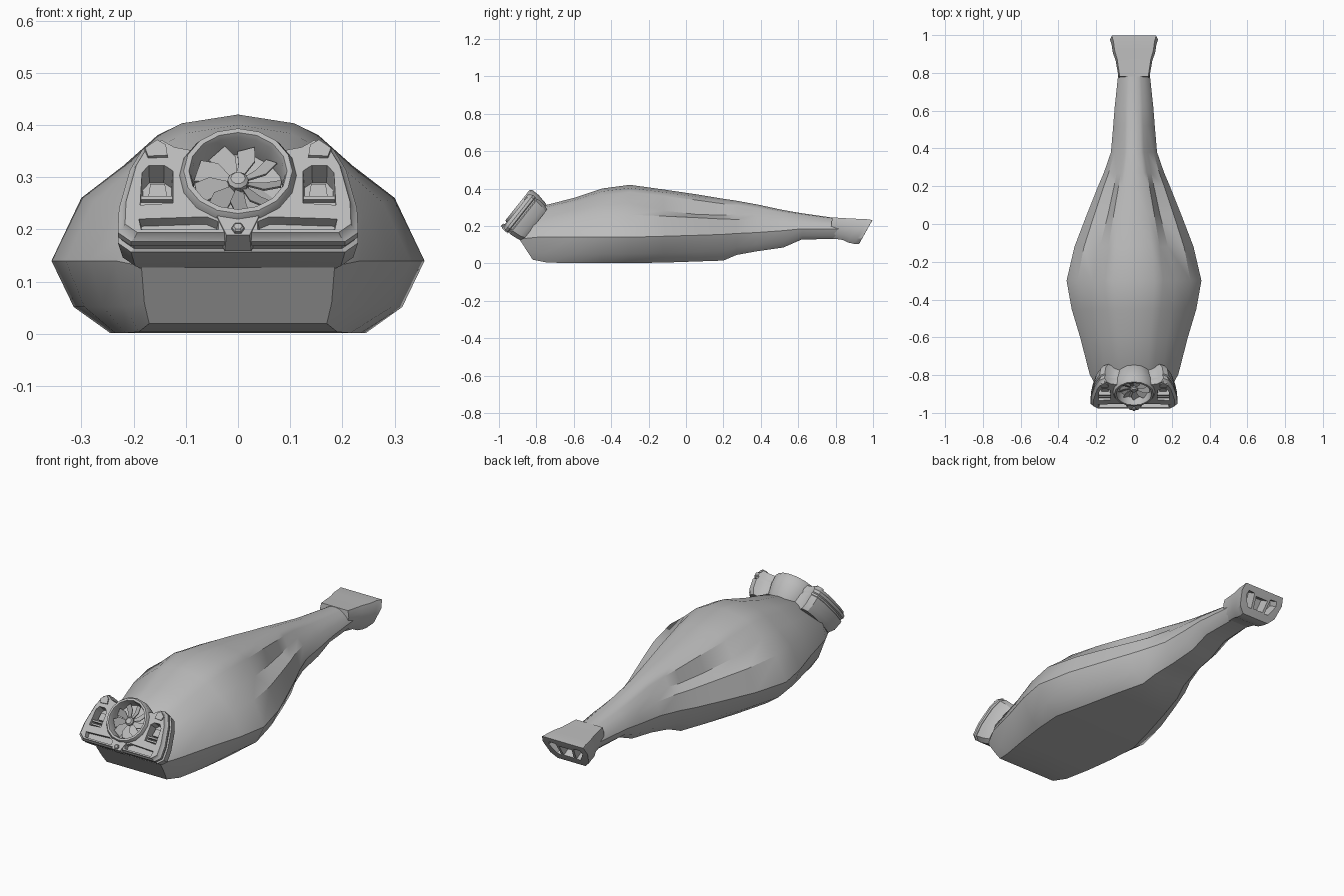
import bpy, bmesh, math
from mathutils import Vector, Matrix

if "Cube" in bpy.data.objects:
    bpy.data.objects.remove(bpy.data.objects["Cube"])

GREY = (0.5, 0.5, 0.5, 1)
mat = bpy.data.materials.new("plain grey")
mat.use_nodes = True
mat.diffuse_color = GREY
mat.node_tree.nodes["Principled BSDF"].inputs["Base Color"].default_value = GREY


def loft(name, rings, frame=Matrix(), angle=35):
    """Skin a list of equal-length rings and cap both ends."""
    bm = bmesh.new()
    rows = [[bm.verts.new(frame @ Vector(p)) for p in r] for r in rings]
    n = len(rows[0])
    for a, b in zip(rows, rows[1:]):
        for i in range(n):
            j = (i + 1) % n
            bm.faces.new((a[i], a[j], b[j], b[i]))
    bm.faces.new(rows[0])
    bm.faces.new(rows[-1])
    bmesh.ops.recalc_face_normals(bm, faces=bm.faces)
    me = bpy.data.meshes.new(name)
    bm.to_mesh(me)
    bm.free()
    me.materials.append(mat)
    ob = bpy.data.objects.new(name, me)
    bpy.context.collection.objects.link(ob)
    shade(ob, angle)
    return ob


def shade(ob, angle):
    bpy.ops.object.select_all(action='DESELECT')
    bpy.context.view_layer.objects.active = ob
    ob.select_set(True)
    bpy.ops.object.shade_smooth_by_angle(angle=math.radians(angle))


def prism(name, pts, lo, hi, frame, taper=1.0):
    """Extrude a flat outline between two depths, tapering the low end."""
    c = sum((Vector(p) for p in pts), Vector((0, 0))) / len(pts)
    low = [c + (Vector(p) - c) * taper for p in pts]
    return loft(name, [[(x, v, lo) for x, v in low], [(x, v, hi) for x, v in pts]], frame)


def lathe(name, profile, sides, frame):
    rings = [[(r * math.cos(math.tau * i / sides), r * math.sin(math.tau * i / sides), n)
              for i in range(sides)] for r, n in profile]
    return loft(name, rings, frame, 30)


def cut(ob, cutters):
    for c in cutters:
        m = ob.modifiers.new("cut", 'BOOLEAN')
        m.operation, m.solver, m.object = 'DIFFERENCE', 'EXACT', c
        bpy.context.view_layer.objects.active = ob
        bpy.ops.object.modifier_apply(modifier=m.name)
        bpy.data.objects.remove(c)
    shade(ob, 30)


def mirrored(half):
    """Complete a half outline whose first and last points lie on x = 0."""
    return half + [(-x, *rest) for x, *rest in half[-2:0:-1]]


def flip(pts):
    return [(-x, v) for x, v in pts]


def frame_at(origin, up, normal):
    up, normal = Vector(up).normalized(), Vector(normal).normalized()
    m = Matrix((up.cross(normal), up, normal)).transposed().to_4x4()
    m.translation = Vector(origin)
    return m


# Body: y, shear, bottom, floor half width, half width, waist height, top, groove
def body_ring(y, s, b, wb, w, zw, top, g):
    h = top - zw
    half = [(0, b), (wb, b), (wb + .62 * (w - wb), b + .36 * (zw - b)), (w, zw),
            (w * .84, zw + .43 * h), (w * .62 - g * .5, zw + .67 * h - g),
            (w * .43, zw + .86 * h), (w * .3, zw + .94 * h), (0, top)]
    return mirrored([(x, y + s * (z - b), z) for x, z in half])


stations = [
    (-.82, -.65, .02, .17, .185, .13, .20, 0),
    (-.74, -.4, .004, .19, .235, .14, .285, 0),
    (-.60, 0, .002, .215, .285, .14, .35, 0),
    (-.45, 0, .002, .235, .33, .14, .40, 0),
    (-.30, 0, .002, .245, .357, .14, .42, .005),
    (-.12, 0, .004, .20, .315, .145, .395, .03),
    (.05, 0, .01, .155, .25, .15, .37, .035),
    (.20, 0, .015, .11, .19, .155, .345, .025),
    (.27, 0, .045, .09, .16, .16, .335, .015),
    (.38, 0, .065, .07, .122, .165, .315, .005),
    (.52, 0, .085, .06, .11, .175, .285, 0),
    (.62, 0, .128, .055, .102, .185, .268, 0),
    (.78, 0, .13, .05, .085, .185, .245, 0),
    (.88, 0, .135, .05, .08, .185, .235, 0),
]
loft("body", [body_ring(*s) for s in stations], angle=32)


# Tail nozzle: flared collar with a slanted end
def nozzle_ring(y, w, lo, hi, slant):
    h = hi - lo
    half = [(0, lo), (w * .62, lo), (w * .86, lo + .22 * h), (w, lo + .72 * h),
            (w * .92, hi), (0, hi)]
    return mirrored([(x, y + slant * (z - lo), z) for x, z in half])


nozzle = loft("tail_nozzle", [
    nozzle_ring(.77, .082, .135, .246, .1), nozzle_ring(.84, .097, .125, .24, .3),
    nozzle_ring(.865, .112, .112, .238, .45), nozzle_ring(.90, .118, .104, .236, .5),
    nozzle_ring(.925, .127, .104, .232, .56), nozzle_ring(.929, .12, .11, .226, .56)])
tail = frame_at((0, .963, .168), (0, .49, .87), (0, .87, -.49))
side_port = [(.04, -.04), (.066, -.036), (.096, .02), (.088, .045), (.05, .042)]
mid_port = [(-.03, -.035), (.03, -.035), (.038, .03), (-.038, .03)]
cut(nozzle, [prism("port", p, -.055, .05, tail, .9)
             for p in (side_port, flip(side_port), mid_port)])

# Head: tilted housing with a seam groove round its rim
head = frame_at((0, -.90, .29), (0, .62, .78), (0, -.78, .62))
outline = mirrored([(0, -.13), (.205, -.13), (.23, -.108), (.228, -.05), (.207, .045),
                    (.183, .095), (.155, .11), (.13, .092), (.1, .085), (0, .085)])
layers = [(-.125, .88), (-.1, .96), (-.05, 1), (-.045, .97), (-.037, .97),
          (-.032, 1), (-.018, 1), (-.012, .965), (0, .94)]
housing = loft("head_housing", [[(x * k, v * k, n) for x, v in outline]
                                for n, k in layers], head)
lamp = [(.122, -.055), (.19, -.06), (.186, .025), (.172, .045), (.14, .045), (.122, .03)]
intake = [(.03, -.117), (.195, -.117), (.2, -.088), (.055, -.082), (.03, -.095)]
hub = head @ Matrix.Translation((0, .017, 0))
cut(housing, [prism("pocket", p, d, .05, head, .85)
              for q, d in ((lamp, -.05), (intake, -.022)) for p in (q, flip(q))]
    + [lathe("bore", [(.1, -.07), (.1, .05)], 16, hub)])

# Fan housing ring and its floor
lathe("fan_ring", [(.085, -.125), (.1, -.1), (.112, -.04), (.112, 0), (.104, .014),
                   (.094, .014), (.09, .004), (.087, -.045), (.01, -.045)], 16, hub)

# Fan blades and hub
for i in range(9):
    f = hub @ Matrix.Rotation(math.tau * i / 9, 4, 'Z')
    blade = [(.014, -.006, -.02), (.05, -.024, -.012), (.082, -.018, -.01),
             (.084, .016, -.034), (.05, .008, -.032), (.014, .008, -.03)]
    loft("fan_blade", [blade, [(x, y, n - .005) for x, y, n in blade]], f)
lathe("fan_hub", [(.02, -.045), (.02, -.014), (.014, -.008)], 10, hub)

# Lamp blocks, vent slats and shoulder pods on both sides
for sx, side in ((1, "left"), (-1, "right")):
    def part(name, pts, lo, hi, taper=1.0):
        prism(side + "_" + name, [(sx * x, v) for x, v in pts], lo, hi, head, taper)
    part("lamp_block", [(.135, -.015), (.172, -.015), (.168, .02), (.14, .02)], -.05, -.03, 1.1)
    for v in (-.048, -.032):
        part("vent_slat", [(.12, v), (.188, v), (.188, v + .008), (.12, v + .008)], -.05, -.012)
    part("shoulder_pod", [(.135, .062), (.172, .06), (.178, .08), (.155, .1), (.138, .088)],
         -.02, .006, 1.12)

# Chin bracket with a small bolt
prism("chin_bracket", [(-.022, -.132), (.022, -.132), (.04, -.085), (-.04, -.085)],
      -.04, .004, head, 1.15)
lathe("chin_bolt", [(.012, -.01), (.012, .01), (.008, .014)], 6,
      head @ Matrix.Translation((0, -.118, 0)))
